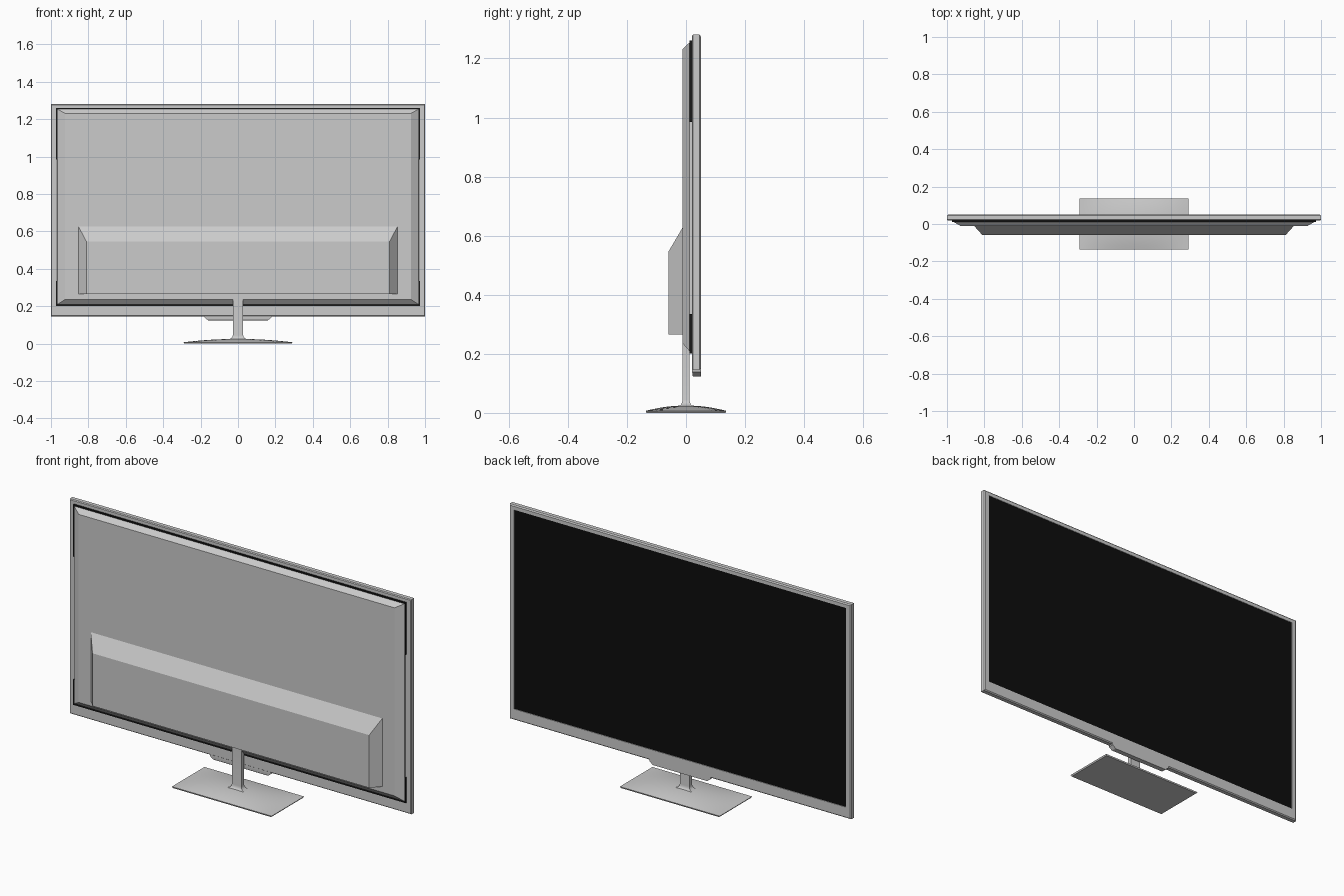
import bpy, bmesh

if "Cube" in bpy.data.objects:
    bpy.data.objects.remove(bpy.data.objects["Cube"])


def finish(name, bm, mat=None):
    bmesh.ops.recalc_face_normals(bm, faces=bm.faces)
    me = bpy.data.meshes.new(name)
    bm.to_mesh(me)
    bm.free()
    ob = bpy.data.objects.new(name, me)
    bpy.context.collection.objects.link(ob)
    if mat:
        me.materials.append(mat)
    return ob


def loft(name, loops, mat=None):
    """Skin a stack of four-point loops and cap both ends."""
    bm = bmesh.new()
    rings = [[bm.verts.new(p) for p in loop] for loop in loops]
    for a, b in zip(rings, rings[1:]):
        for i in range(4):
            j = (i + 1) % 4
            bm.faces.new((a[i], a[j], b[j], b[i]))
    bm.faces.new(rings[0])
    bm.faces.new(rings[-1])
    return finish(name, bm, mat)


def upright(y, hx, z0, z1, cx=0):
    return [(cx - hx, y, z0), (cx + hx, y, z0), (cx + hx, y, z1), (cx - hx, y, z1)]


def level(z, hx, hy):
    return [(-hx, -hy, z), (hx, -hy, z), (hx, hy, z), (-hx, hy, z)]


def material(name, v):
    m = bpy.data.materials.new(name)
    m.diffuse_color = (v, v, v, 1)
    m.use_nodes = True
    m.node_tree.nodes["Principled BSDF"].inputs["Base Color"].default_value = m.diffuse_color
    return m


black = material("screen_black", 0.004)
dark = material("gap_dark", 0.01)

# Frame with chamfered edges and a recess for the screen
loft("frame", [upright(0.020, 0.996, 0.149, 1.277),
               upright(0.024, 1.0, 0.145, 1.281),
               upright(0.045, 1.0, 0.145, 1.281),
               upright(0.050, 0.994, 0.150, 1.275),
               upright(0.050, 0.971, 0.203, 1.257),
               upright(0.047, 0.971, 0.203, 1.257)])
loft("screen", [upright(0.046, 0.970, 0.204, 1.256),
                upright(0.048, 0.970, 0.204, 1.256)], black)

# Rear cover with sloping borders
loft("rear_cover", [upright(0.022, 0.968, 0.207, 1.256),
                    upright(0.012, 0.966, 0.209, 1.254),
                    upright(-0.012, 0.925, 0.236, 1.231)])

# Dark seam around the rear cover: full rows, and short pieces at the corners
for label, z0, z1 in (("lower", 0.201, 0.209), ("upper", 1.254, 1.261)):
    loft(label + "_seam", [upright(0.012, 0.973, z0, z1),
                           upright(0.021, 0.973, z0, z1)], dark)
for label, z0, z1 in (("lower", 0.201, 0.335), ("upper", 0.985, 1.261)):
    for side, s in (("left", -1), ("right", 1)):
        loft(f"{label}_{side}_seam", [upright(0.012, 0.0035, z0, z1, s * 0.9695),
                                      upright(0.021, 0.0035, z0, z1, s * 0.9695)], dark)

# Electronics housing, flat below and sloping at the top and sides
loft("rear_housing", [upright(-0.010, 0.855, 0.266, 0.630),
                      upright(-0.060, 0.810, 0.266, 0.545)])

# Sensor lip under the frame
loft("sensor_lip", [[(-a, y0, z), (a, y0, z), (a, 0.050, z), (-a, 0.050, z)]
                    for z, a, y0 in ((0.150, 0.180, 0.021), (0.139, 0.178, 0.021),
                                     (0.126, 0.162, 0.022), (0.124, 0.158, 0.024))])

# Neck with a flared foot
neck = loft("stand_neck", [level(0.018, 0.055, 0.024), level(0.025, 0.046, 0.020),
                           level(0.029, 0.036, 0.016), level(0.036, 0.030, 0.013),
                           level(0.045, 0.028, 0.012), level(0.237, 0.028, 0.012)])

# Base plate: rectangular with a gently domed top
HX, HY = 0.292, 0.136
bm = bmesh.new()
bmesh.ops.create_grid(bm, x_segments=20, y_segments=12, size=1)
top = bm.faces[:]
new = bmesh.ops.extrude_face_region(bm, geom=top, use_keep_orig=True)["geom"]
raised = {v for v in new if isinstance(v, bmesh.types.BMVert)}
for v in bm.verts:
    u, w = v.co.x, v.co.y
    z = 0.007 + 0.018 * (1 - u * u) * (1 - w * w) if v in raised else 0
    k = 1.0 if v in raised else 0.985
    v.co = (u * HX * k, w * HY * k, z)
base = finish("stand_base", bm)

for ob in (neck, base):
    bpy.ops.object.select_all(action='DESELECT')
    ob.select_set(True)
    bpy.context.view_layer.objects.active = ob
    bpy.ops.object.shade_smooth_by_angle(angle=0.6)
